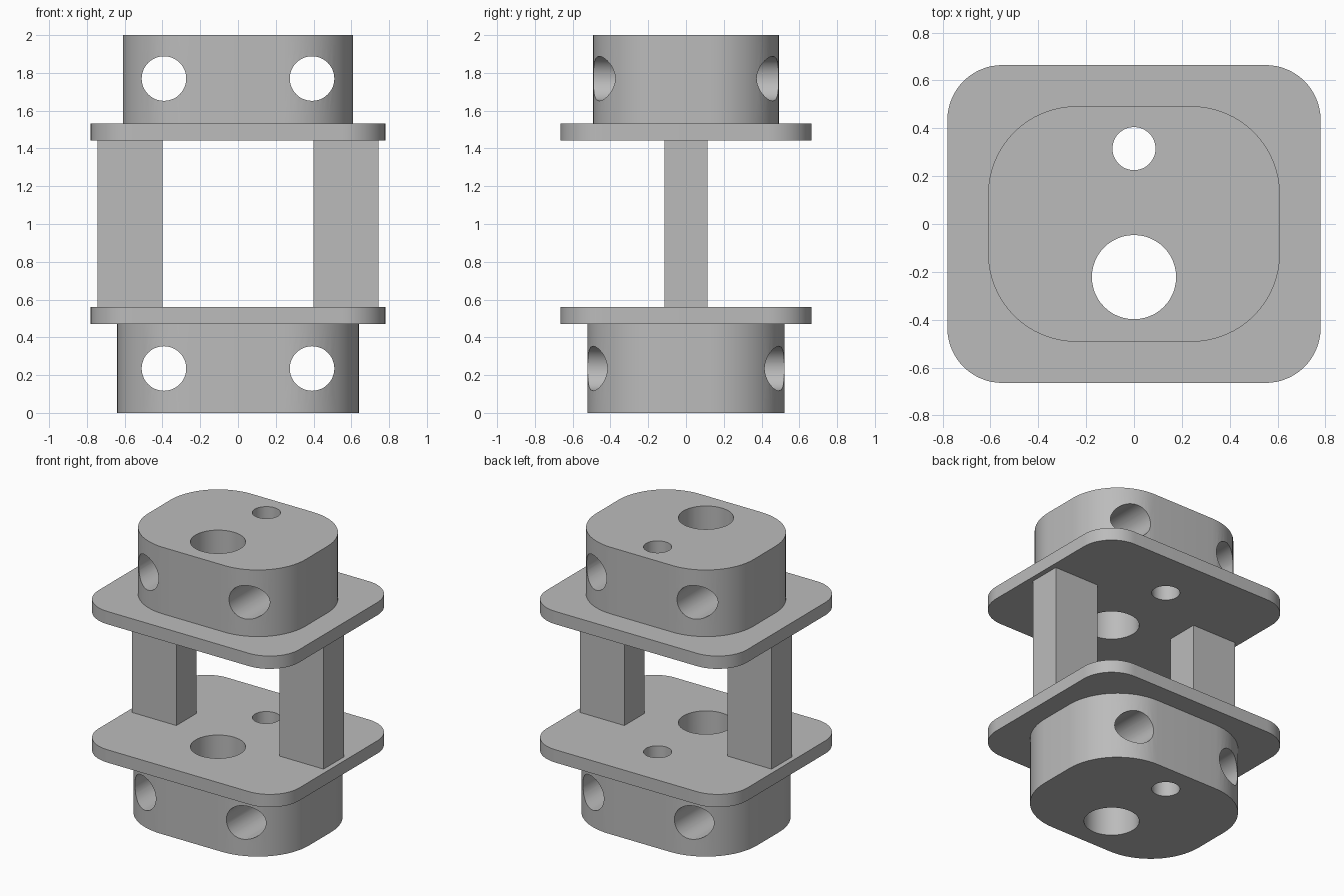
import bpy, bmesh
from math import sin, cos, pi, radians

cube = bpy.data.objects.get("Cube")
if cube:
    bpy.data.objects.remove(cube, do_unlink=True)

grey = bpy.data.materials.new("plain_grey")
grey.use_nodes = True
grey.diffuse_color = (0.5, 0.5, 0.5, 1)
grey.node_tree.nodes["Principled BSDF"].inputs["Base Color"].default_value = (0.5, 0.5, 0.5, 1)


def prism(name, outline, z0, z1):
    """Extrude an outline of (x, y) points from z0 to z1."""
    bm = bmesh.new()
    face = bm.faces.new([bm.verts.new((x, y, z0)) for x, y in outline])
    top = bmesh.ops.extrude_face_region(bm, geom=[face])["geom"]
    bmesh.ops.translate(bm, vec=(0, 0, z1 - z0),
                        verts=[v for v in top if isinstance(v, bmesh.types.BMVert)])
    bmesh.ops.recalc_face_normals(bm, faces=bm.faces)
    mesh = bpy.data.meshes.new(name)
    bm.to_mesh(mesh)
    bm.free()
    mesh.materials.append(grey)
    obj = bpy.data.objects.new(name, mesh)
    bpy.context.collection.objects.link(obj)
    return obj


def rounded(hx, hy, r, steps=16):
    """Outline of a rectangle with rounded corners."""
    points = []
    for quarter, (sx, sy) in enumerate([(1, 1), (-1, 1), (-1, -1), (1, -1)]):
        for i in range(steps + 1):
            a = (quarter + i / steps) * pi / 2
            points.append((sx * (hx - r) + r * cos(a), sy * (hy - r) + r * sin(a)))
    return points


def circle(x, y, r, steps=48):
    return [(x + r * cos(2 * pi * i / steps), y + r * sin(2 * pi * i / steps))
            for i in range(steps)]


def drill(obj, cutters):
    """Cut the holes and bake the result into the mesh."""
    for cutter in cutters:
        mod = obj.modifiers.new("hole", 'BOOLEAN')
        mod.operation = 'DIFFERENCE'
        mod.solver = 'EXACT'
        mod.object = cutter
    baked = bpy.data.meshes.new_from_object(
        obj.evaluated_get(bpy.context.evaluated_depsgraph_get()))
    obj.modifiers.clear()
    obj.data = baked


# Hole cutters: two vertical bores, and cross bores running front to back
bores = [prism("large_bore_cutter", circle(0, -0.222, 0.176), -0.1, 2.1),
         prism("small_bore_cutter", circle(0, 0.315, 0.09), -0.1, 2.1)]
cross = []
for z in (0.235, 1.77):
    for x in (-0.392, 0.392):
        cutter = prism("cross_bore_cutter", circle(0, 0, 0.118), -1, 1)
        cutter.rotation_euler.x = radians(90)
        cutter.location = (x, 0, z)
        cross.append(cutter)
for cutter in bores + cross:
    cutter.hide_render = True

# End blocks and flange plates
lower_block = prism("lower_block", rounded(0.64, 0.522, 0.40), 0, 0.47)
upper_block = prism("upper_block", rounded(0.61, 0.492, 0.37), 1.532, 2)
lower_plate = prism("lower_plate", rounded(0.78, 0.664, 0.23), 0.47, 0.56)
upper_plate = prism("upper_plate", rounded(0.78, 0.664, 0.23), 1.442, 1.532)
drill(lower_block, bores + cross[:2])
drill(upper_block, bores + cross[2:])
drill(lower_plate, bores)
drill(upper_plate, bores)
for cutter in bores + cross:
    bpy.data.objects.remove(cutter, do_unlink=True)

# Square-edged posts joining the plates
for side, s in (("left", 1), ("right", -1)):
    prism(side + "_post", [(s * 0.40, -0.113), (s * 0.745, -0.113),
                           (s * 0.745, 0.113), (s * 0.40, 0.113)], 0.56, 1.442)

# Smooth the round walls, keep the rims sharp
bpy.ops.object.select_all(action='DESELECT')
for obj in (lower_block, upper_block, lower_plate, upper_plate):
    obj.select_set(True)
bpy.context.view_layer.objects.active = lower_block
bpy.ops.object.shade_smooth_by_angle(angle=radians(30))
